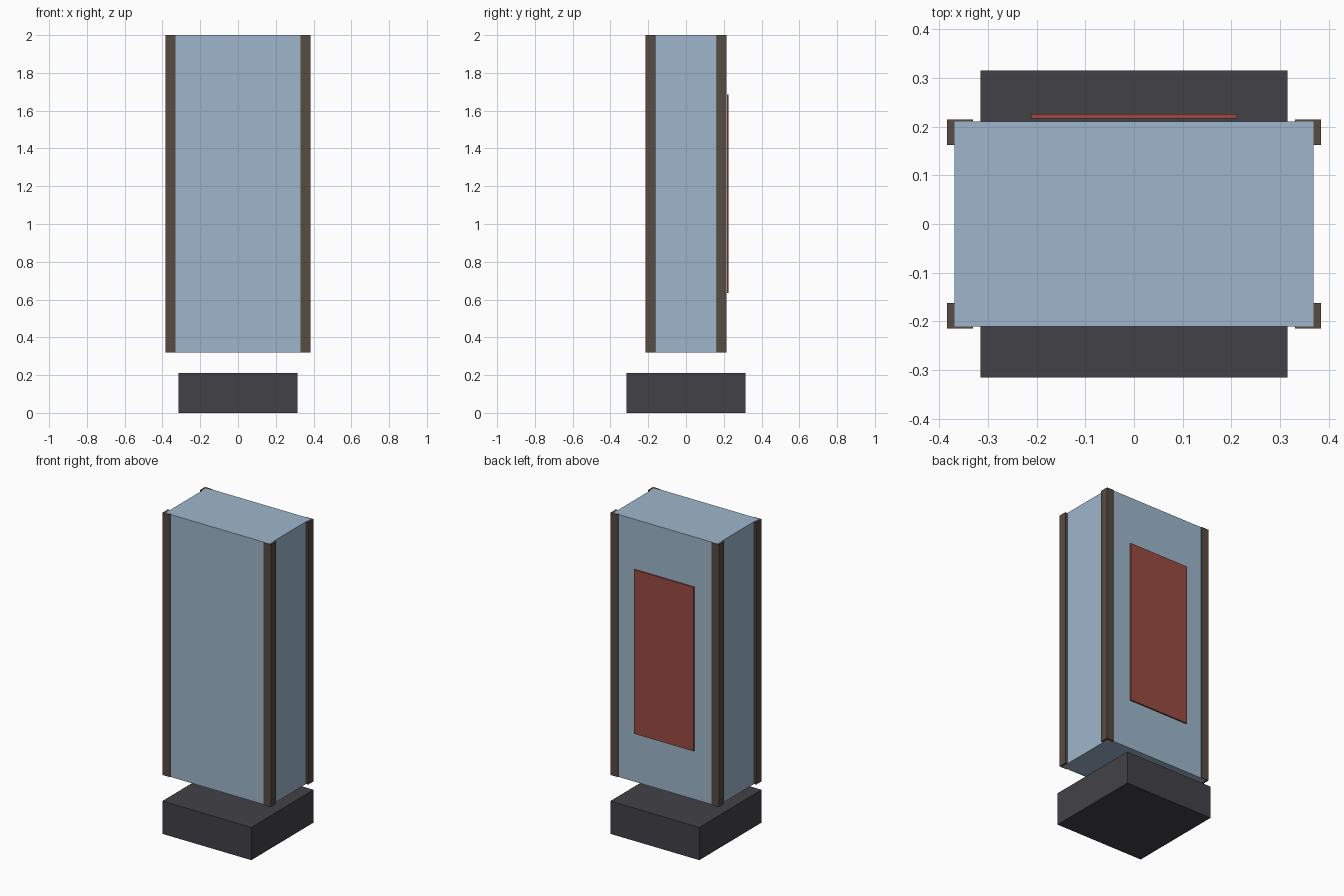
import bpy, bmesh

if "Cube" in bpy.data.objects:
    bpy.data.objects.remove(bpy.data.objects["Cube"])


def material(name, rgb):
    m = bpy.data.materials.new(name)
    m.diffuse_color = (*rgb, 1.0)
    m.use_nodes = True
    m.node_tree.nodes["Principled BSDF"].inputs["Base Color"].default_value = m.diffuse_color
    return m


def prism(name, outline, z0, z1, mat):
    """Extrude a closed xy outline from z0 up to z1."""
    bm = bmesh.new()
    base = bm.faces.new([bm.verts.new((x, y, z0)) for x, y in outline])
    top = bmesh.ops.extrude_face_region(bm, geom=[base])["geom"]
    bmesh.ops.translate(bm, vec=(0, 0, z1 - z0),
                        verts=[g for g in top if isinstance(g, bmesh.types.BMVert)])
    bmesh.ops.recalc_face_normals(bm, faces=bm.faces)
    mesh = bpy.data.meshes.new(name)
    bm.to_mesh(mesh)
    bm.free()
    mesh.materials.append(mat)
    obj = bpy.data.objects.new(name, mesh)
    bpy.context.collection.objects.link(obj)
    return obj


def box(name, x0, x1, y0, y1, z0, z1, mat):
    return prism(name, [(x0, y0), (x1, y0), (x1, y1), (x0, y1)], z0, z1, mat)


charcoal = material("charcoal", (0.055, 0.053, 0.061))
glass = material("pale_blue", (0.34, 0.47, 0.60))
bronze = material("bronze", (0.095, 0.072, 0.054))
red = material("red", (0.32, 0.07, 0.055))

BOTTOM, TOP = 0.32, 2.0

# Square plinth and the tall body hovering above it
box("plinth", -0.315, 0.315, -0.315, 0.315, 0.0, 0.21, charcoal)
box("body", -0.369, 0.369, -0.21, 0.21, BOTTOM, TOP, glass)

# L-shaped corner trims wrapped round the vertical edges
X, Y, ARM, T = 0.384, 0.215, 0.053, 0.015
angle = [(X, Y), (X - ARM, Y), (X - ARM, Y - T), (X - T, Y - T),
         (X - T, Y - ARM), (X, Y - ARM)]
for side, sx in (("left", -1), ("right", 1)):
    for end, sy in (("front", -1), ("back", 1)):
        prism(f"{end}_{side}_corner_trim",
              [(sx * x, sy * y) for x, y in angle], BOTTOM, TOP, bronze)

# Thin panel on the back face
box("back_panel", -0.211, 0.211, 0.217, 0.226, 0.635, 1.685, red)
